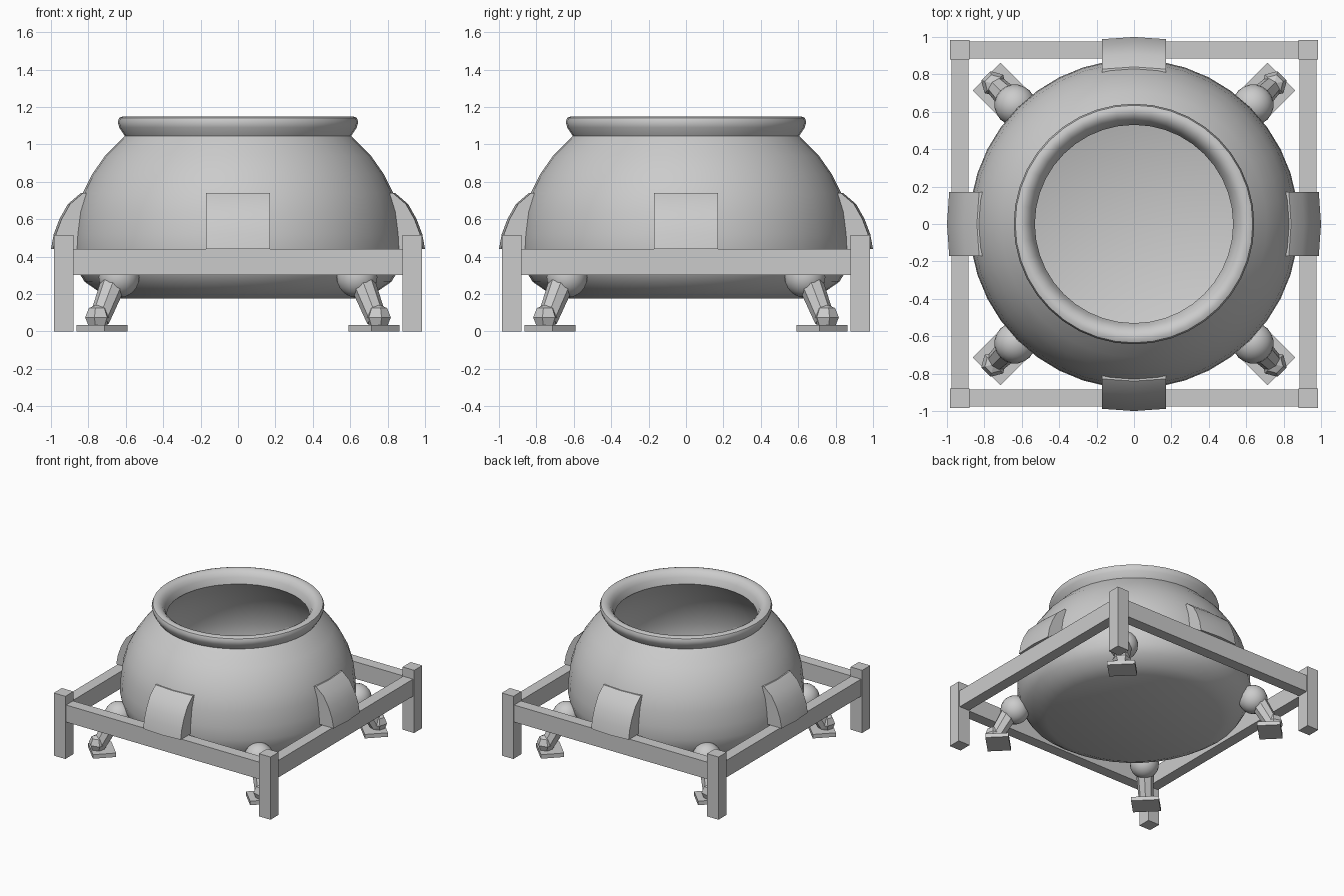
import bpy, bmesh, math
from mathutils import Vector, Matrix

cube = bpy.data.objects.get("Cube")
if cube:
    bpy.data.objects.remove(cube, do_unlink=True)

GREY = (0.6, 0.6, 0.6, 1)
mat = bpy.data.materials.new("plain grey")
mat.use_nodes = True
mat.diffuse_color = GREY
mat.node_tree.nodes["Principled BSDF"].inputs["Base Color"].default_value = GREY


def finish(name, bm, smooth=None):
    """Turn a bmesh into a named object, optionally smooth shaded."""
    bmesh.ops.recalc_face_normals(bm, faces=bm.faces)
    mesh = bpy.data.meshes.new(name)
    bm.to_mesh(mesh)
    bm.free()
    mesh.materials.append(mat)
    ob = bpy.data.objects.new(name, mesh)
    bpy.context.collection.objects.link(ob)
    if smooth:
        bpy.ops.object.select_all(action='DESELECT')
        ob.select_set(True)
        bpy.context.view_layer.objects.active = ob
        bpy.ops.object.shade_smooth_by_angle(angle=math.radians(smooth))
    return ob


def box(name, lo, hi, turn=0):
    bm = bmesh.new()
    lo, hi = Vector(lo), Vector(hi)
    m = (Matrix.Rotation(turn, 4, 'Z') @ Matrix.Translation((lo + hi) / 2)
         @ Matrix.Diagonal((*(hi - lo), 1)))
    bmesh.ops.create_cube(bm, size=1, matrix=m)
    return finish(name, bm)


def lathe(name, profile, steps, smooth):
    bm = bmesh.new()
    verts = [bm.verts.new((r, 0, z)) for r, z in profile]
    edges = [bm.edges.new(pair) for pair in zip(verts, verts[1:])]
    bmesh.ops.spin(bm, geom=verts + edges, cent=(0, 0, 0), axis=(0, 0, 1),
                   angle=math.tau, steps=steps)
    bmesh.ops.remove_doubles(bm, verts=bm.verts, dist=0.0005)
    return finish(name, bm, smooth)


def ball(name, centre, radius, sides, rings, turn, smooth=None):
    bm = bmesh.new()
    m = Matrix.Rotation(turn, 4, 'Z') @ Matrix.Translation(centre)
    bmesh.ops.create_uvsphere(bm, u_segments=sides, v_segments=rings,
                              radius=radius, matrix=m)
    return finish(name, bm, smooth)


def tube(name, a, b, r1, r2, sides, turn):
    a, b = Vector(a), Vector(b)
    d = b - a
    bm = bmesh.new()
    m = (Matrix.Rotation(turn, 4, 'Z') @ Matrix.Translation((a + b) / 2)
         @ d.to_track_quat('Z', 'Y').to_matrix().to_4x4())
    bmesh.ops.create_cone(bm, cap_ends=True, segments=sides, radius1=r1,
                          radius2=r2, depth=d.length, matrix=m)
    return finish(name, bm, 40)


# Hollow pot: outside from the base up, over the rim, down the inside
outside = [(0, .175), (.66, .175), (.74, .21), (.82, .265), (.86, .33),
           (.88, .42), (.875, .52), (.86, .64), (.83, .74), (.78, .84),
           (.71, .94), (.61, 1.04)]
rim = [(.605, 1.045), (.635, 1.09), (.643, 1.12), (.635, 1.142), (.615, 1.15),
       (.59, 1.147), (.565, 1.13), (.545, 1.1), (.53, 1.05)]
inside = [(.64, .94), (.75, .78), (.81, .6), (.82, .42), (.76, .3),
          (.66, .23), (0, .23)]
lathe("pot", outside + rim + inside, 40, 40)

# Square frame, posts and curved brackets, repeated on the four sides
bracket = [(1.0, .44), (.985, .52), (.955, .6), (.91, .68), (.84, .74)]
for i in range(4):
    turn = i * math.pi / 2
    box(f"frame_beam_{i}", (-.9, -.975, .3), (.9, -.885, .44), turn)
    box(f"corner_post_{i}", (.88, .88, 0), (.985, .985, .515), turn)
    bm = bmesh.new()
    rows = []
    for x, inset in ((-.17, .012), (0, 0), (.17, .012)):
        pts = [(x, inset - y, z) for y, z in bracket]
        pts += [(x, -.8, .74), (x, -.8, .44)]
        rows.append([bm.verts.new(p) for p in pts])
    n = len(rows[0])
    for a, b in zip(rows, rows[1:]):
        for k in range(n):
            bm.faces.new((a[k], a[(k + 1) % n], b[(k + 1) % n], b[k]))
    bm.faces.new(rows[0])
    bm.faces.new(rows[-1])
    bm.transform(Matrix.Rotation(turn, 4, 'Z'))
    finish(f"side_bracket_{i}", bm, 35)

# Four jointed legs on the diagonals
for i in range(4):
    turn = math.pi / 4 + i * math.pi / 2
    ball(f"leg_joint_{i}", (.9, 0, .29), .11, 20, 12, turn, 40)
    tube(f"leg_{i}", (.93, 0, .28), (1.05, 0, .06), .07, .055, 8, turn)
    ball(f"ankle_{i}", (1.06, 0, .075), .07, 6, 4, turn)
    box(f"foot_{i}", (.94, -.105, 0), (1.115, .105, .033), turn)
